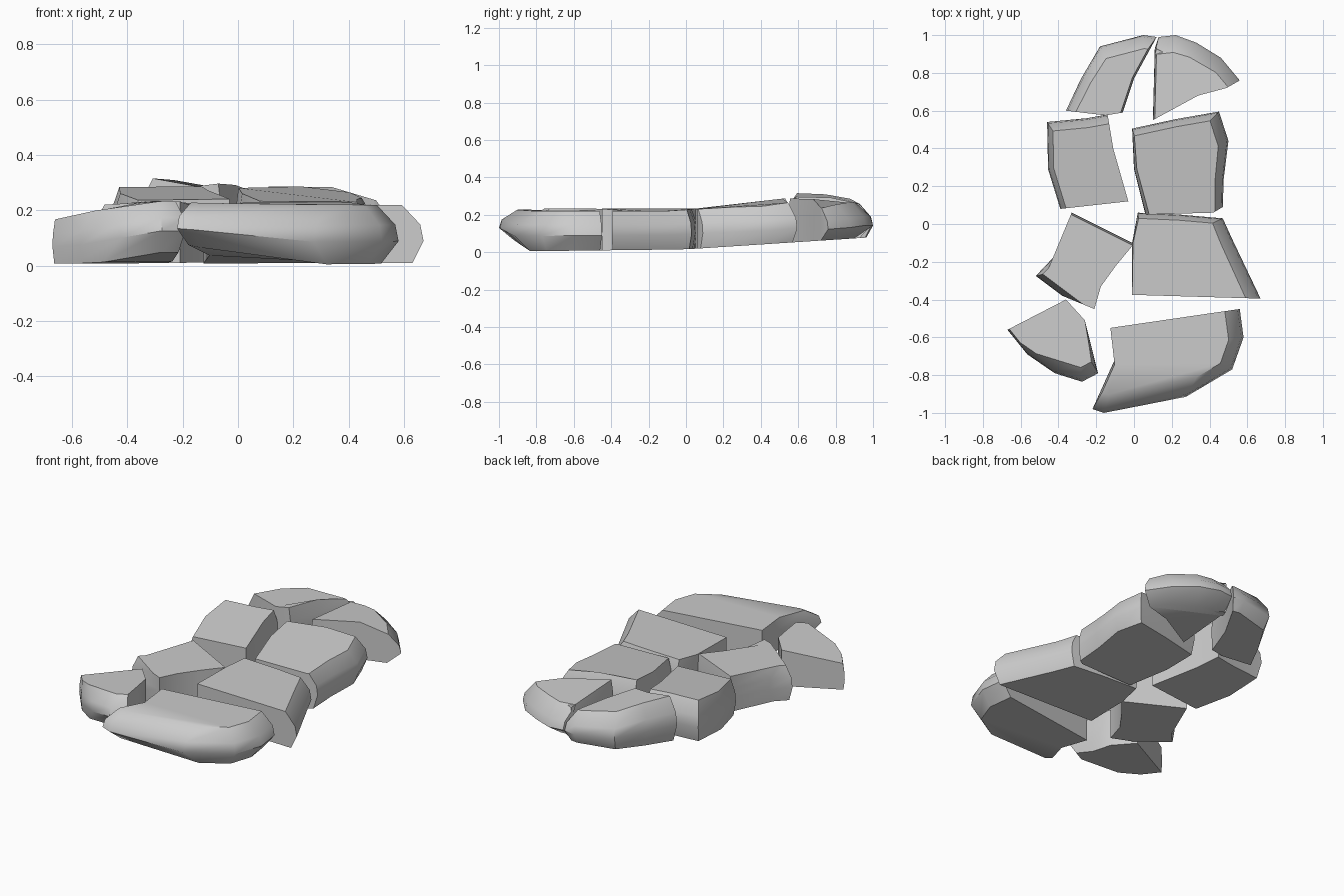
import bpy
from mathutils import Vector

if "Cube" in bpy.data.objects:
    bpy.data.objects.remove(bpy.data.objects["Cube"])


def clamp(v):
    return min(1, max(0, v))


def top_z(x, y):
    # upper surface climbs toward the back, then dips at the far back and outer corners
    z = 0.22 + 0.115 * min(max(y + 0.06, 0), 0.58) - 0.22 * max(0, y - 0.8)
    z -= 0.3 * max(0, x - 0.33) * clamp(y * 2)
    if y > 0.585 and x < 0.05:
        z += 0.08 * max(0, 0.05 - x)
    if y < -0.39:
        z += 0.015 * clamp(1 - abs(x + 0.25) / 0.2) - 0.22 * max(0, -0.42 - x)
    return z


def bottom_z(x, y):
    # underside rises toward the back and curls up at the front gap
    z = 0.015 + (0.065 * y if y > 0 else 0.012 * y)
    return z + 0.075 * clamp(1 - abs(x + 0.2) / 0.35) * clamp((-y - 0.6) / 0.25)


def inset(pts, widths, k):
    # move every edge inward by its own width and re-intersect corners
    n, out = len(pts), []
    for i in range(n):
        p = pts[i]
        d0 = (p - pts[i - 1]).normalized()
        d1 = (pts[(i + 1) % n] - p).normalized()
        n0, n1 = Vector((-d0.y, d0.x)), Vector((-d1.y, d1.x))
        w0, w1 = widths[i - 1] * k, widths[i] * k
        det = n0.x * n1.y - n0.y * n1.x
        if abs(det) < 0.25:
            out.append(p + (n0 + n1).normalized() * (w0 + w1) / 2)
        else:
            out.append(p + Vector(((w0 * n1.y - w1 * n0.y) / det,
                                   (n0.x * w1 - n1.x * w0) / det)))
    return out


def stone(name, outline, widths, under=0.5):
    # outline is counter-clockwise, widths are rim bevels in hundredths
    pts = [Vector(p) for p in outline]
    w = [v / 100 for v in widths]
    n = len(pts)
    verts = []
    for k, t in ((under, 0), (0, 0.38), (0.15, 0.66), (1, 1)):
        for p in inset(pts, w, k):
            lo, hi = bottom_z(*p), top_z(*p)
            verts.append((p.x, p.y, lo + (hi - lo) * t))
    faces = [list(range(n))[::-1], list(range(3 * n, 4 * n))]
    for r in range(3):
        for i in range(n):
            j = (i + 1) % n
            faces.append((r * n + i, r * n + j, r * n + n + j, r * n + n + i))
    me = bpy.data.meshes.new(name)
    me.from_pydata(verts, [], faces)
    ob = bpy.data.objects.new(name, me)
    bpy.context.collection.objects.link(ob)
    bpy.ops.object.select_all(action='DESELECT')
    ob.select_set(True)
    bpy.context.view_layer.objects.active = ob
    bpy.ops.object.shade_smooth_by_angle(angle=0.7)


# back row
stone("back_left_stone",
      [(-.06, .59), (0, .77), (.12, .99), (.05, 1), (-.18, .94), (-.28, .77), (-.36, .6), (-.15, .575)],
      [1, 1, 7, 7, 6, 5, 0, 0])
stone("back_right_stone",
      [(.1, .55), (.34, .68), (.49, .72), (.56, .76), (.46, .88), (.33, .96), (.22, 1), (.13, .99), (.11, .93)],
      [0, 0, 0, 7, 8, 9, 9, 1, 1], 1.1)

# upper middle row
stone("upper_left_stone",
      [(-.39, .08), (-.03, .12), (-.11, .4), (-.14, .58), (-.25, .56), (-.46, .54), (-.455, .29)],
      [0, 0, 0, 5, 5, 3, 3])
stone("upper_right_stone",
      [(.06, .05), (.42, .06), (.47, .09), (.475, .24), (.5, .44), (.45, .595), (.22, .555), (-.01, .505), (0, .29)],
      [0, 0, 4, 5, 6, 4, 4, 1, 2])

# lower middle row
stone("lower_left_stone",
      [(-.52, -.275), (-.38, -.38), (-.21, -.45), (-.175, -.33), (-.095, -.22), (0, -.105), (-.33, .06), (-.43, -.18)],
      [3, 0, 0, 0, 0, 1, 0, 2])
stone("lower_right_stone",
      [(-.01, -.375), (.67, -.395), (.52, -.08), (.47, .03), (.24, .05), (.02, .06), (-.01, -.1)],
      [0, 7, 6, 3, 3, 1, 0])

# front row
stone("front_left_stone",
      [(-.67, -.56), (-.565, -.69), (-.42, -.79), (-.275, -.835), (-.19, -.79), (-.23, -.63), (-.26, -.51), (-.36, -.4)],
      [1, 3, 7, 7, 2, 0, 0, 0], 0.7)
stone("front_right_stone",
      [(-.22, -.98), (-.16, -1), (.275, -.915), (.52, -.77), (.58, -.6), (.56, -.45), (-.125, -.55), (-.105, -.725)],
      [10, 9, 6, 7, 8, 0, 0, 1], 0.8)
